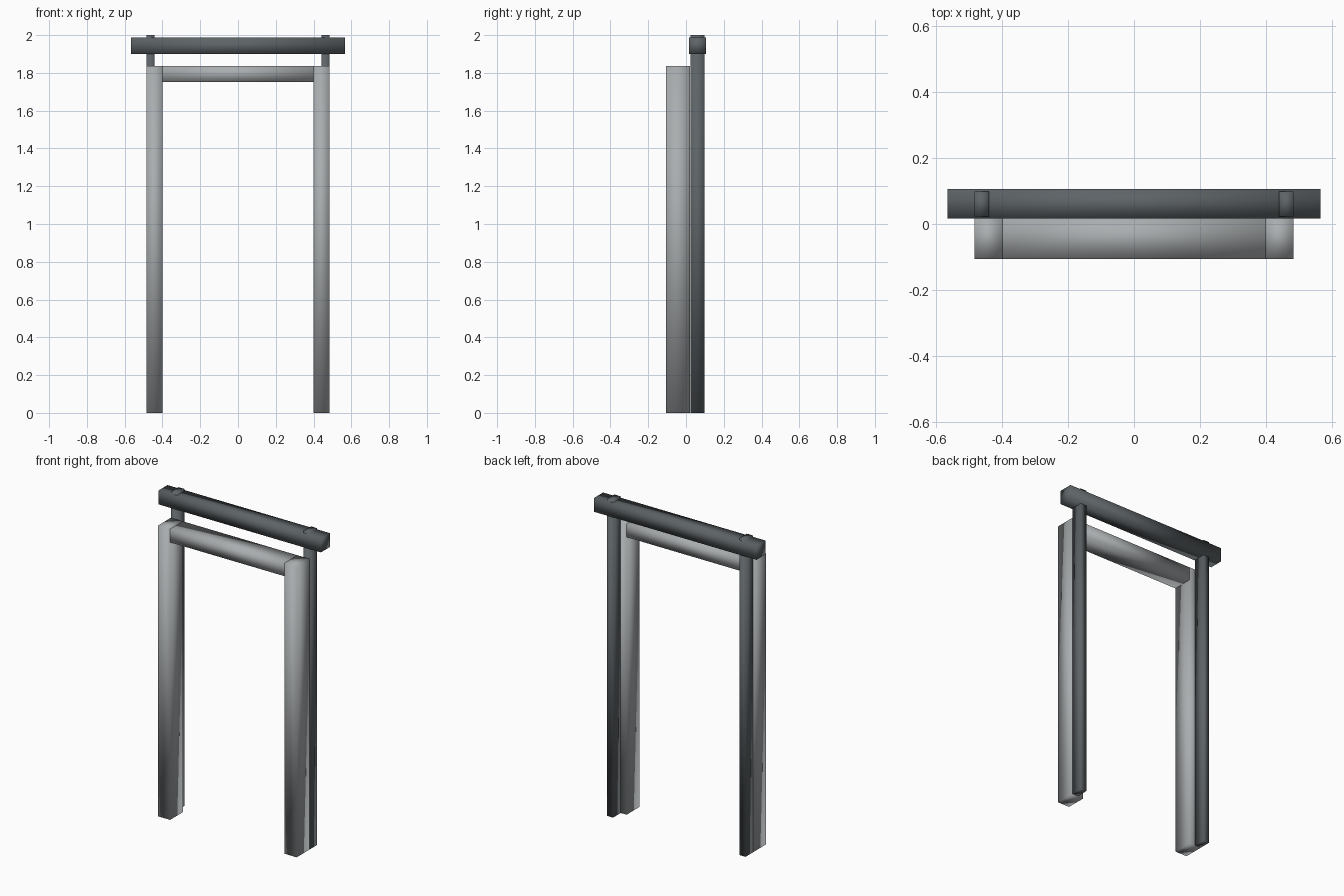
import bpy
import bmesh
from mathutils import Vector

cube = bpy.data.objects.get("Cube")
if cube:
    bpy.data.objects.remove(cube, do_unlink=True)


def make_material(name, rgb):
    mat = bpy.data.materials.new(name)
    mat.use_nodes = True
    color = (*rgb, 1.0)
    mat.diffuse_color = color
    mat.node_tree.nodes["Principled BSDF"].inputs["Base Color"].default_value = color
    return mat


def beam(name, low, high, mat):
    """Softly shaded rectangular beam spanning two opposite corners."""
    low, high = Vector(low), Vector(high)
    bm = bmesh.new()
    bmesh.ops.create_cube(bm, size=1.0)
    bmesh.ops.scale(bm, vec=high - low, verts=bm.verts)
    for face in bm.faces:
        face.smooth = True
    mesh = bpy.data.meshes.new(name)
    bm.to_mesh(mesh)
    bm.free()
    mesh.materials.append(mat)
    obj = bpy.data.objects.new(name, mesh)
    obj.location = (low + high) / 2
    bpy.context.collection.objects.link(obj)
    return obj


light_grey = make_material("light grey", (0.40, 0.42, 0.43))
dark_grey = make_material("dark grey", (0.11, 0.125, 0.135))

OUTER = 0.484   # outer side of all posts
INNER = 0.40    # opening half width
FRONT, BACK = -0.106, 0.021
FRAME_TOP = 1.836

# Posts on both sides: wide front jambs and slim rear poles
for side, sign in (("left", 1), ("right", -1)):
    x0, x1 = sorted((sign * INNER, sign * OUTER))
    beam(f"{side}_door_post", (x0, FRONT, 0), (x1, BACK, FRAME_TOP), light_grey)
    x0, x1 = sorted((sign * 0.441, sign * OUTER))
    beam(f"{side}_rear_pole", (x0, 0.023, 0), (x1, 0.098, 2.0), dark_grey)

# Horizontal members
beam("door_lintel", (-INNER, FRONT, 1.752), (INNER, BACK, FRAME_TOP), light_grey)
beam("top_rail", (-0.567, 0.017, 1.90), (0.567, 0.106, 1.988), dark_grey)
